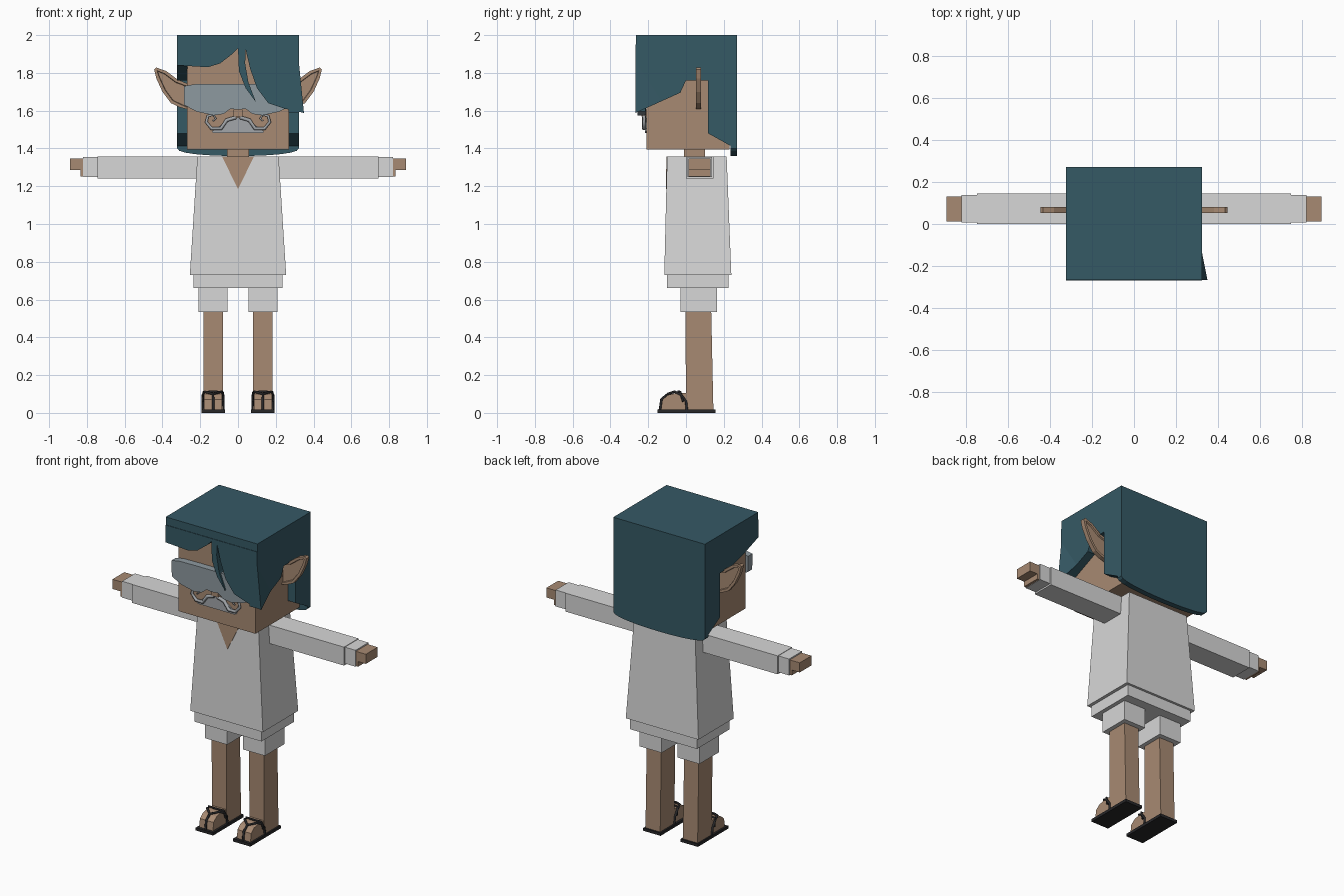
import bpy, bmesh, math
from mathutils import Vector

if "Cube" in bpy.data.objects:
    bpy.data.objects.remove(bpy.data.objects["Cube"], do_unlink=True)


def material(name, rgb):
    m = bpy.data.materials.new(name)
    m.use_nodes = True
    m.diffuse_color = (*rgb, 1)
    m.node_tree.nodes["Principled BSDF"].inputs["Base Color"].default_value = (*rgb, 1)
    return m


SKIN = material("tan skin", (0.39, 0.255, 0.17))
HAIR = material("dark teal hair", (0.036, 0.1, 0.13))
CLOTH = material("pale grey cloth", (0.68, 0.68, 0.68))
BLACK = material("black rubber", (0.02, 0.02, 0.022))
LENS = material("blue grey lens", (0.27, 0.32, 0.35))
BEARD = material("grey whiskers", (0.36, 0.38, 0.4))


def finish(name, bm, mat):
    bmesh.ops.recalc_face_normals(bm, faces=bm.faces)
    mesh = bpy.data.meshes.new(name)
    bm.to_mesh(mesh)
    bm.free()
    mesh.materials.append(mat)
    ob = bpy.data.objects.new(name, mesh)
    bpy.context.collection.objects.link(ob)
    return ob


def hull(name, points, mat):
    bm = bmesh.new()
    for p in points:
        bm.verts.new(p)
    bmesh.ops.convex_hull(bm, input=bm.verts)
    bmesh.ops.dissolve_limit(bm, angle_limit=0.01, verts=bm.verts, edges=bm.edges)
    return finish(name, bm, mat)


def box(name, x, y, z, mat, top=None):
    """Box from ranges; top gives other x and y ranges for a taper."""
    tx, ty = top or (x, y)
    pts = [(a, b, z[0]) for a in x for b in y] + [(a, b, z[1]) for a in tx for b in ty]
    return hull(name, pts, mat)


def prism(name, outline, axis, span, mat, inset=0):
    """Extrude an outline: (x, z) along y, or (y, z) along x."""
    bm = bmesh.new()
    rings = []
    for s in span:
        rings.append([bm.verts.new((a, s, b) if axis == "y" else (s, a, b))
                      for a, b in outline])
    caps = [bm.faces.new(r) for r in rings]
    n = len(outline)
    for i in range(n):
        j = (i + 1) % n
        bm.faces.new((rings[0][i], rings[0][j], rings[1][j], rings[1][i]))
    bmesh.ops.recalc_face_normals(bm, faces=bm.faces)
    if inset:
        for cap in caps:
            bmesh.ops.inset_region(bm, faces=[cap], thickness=inset, depth=0)
            bmesh.ops.inset_region(bm, faces=[cap], thickness=0.003, depth=-0.009)
    return finish(name, bm, mat)


def tube(name, points, radius, mat, radii=None):
    cu = bpy.data.curves.new(name, "CURVE")
    cu.dimensions = "3D"
    cu.bevel_depth = radius
    cu.bevel_resolution = 1
    cu.use_fill_caps = True
    sp = cu.splines.new("POLY")
    sp.points.add(len(points) - 1)
    for i, p in enumerate(points):
        sp.points[i].co = (*p, 1)
        sp.points[i].radius = radii[i] if radii else 1
    cu.materials.append(mat)
    ob = bpy.data.objects.new(name, cu)
    bpy.context.collection.objects.link(ob)
    return ob


# Head, neck and nose
box("head", (-0.27, 0.27), (-0.21, 0.23), (1.395, 1.95), SKIN)
box("neck", (-0.058, 0.058), (-0.01, 0.1), (1.33, 1.41), SKIN)
box("nose", (-0.025, 0.025), (-0.235, -0.2), (1.57, 1.605), SKIN)

# Hair: crown, back, sides and fringe panels
W = 0.322
box("hair_crown", (-W, W), (-0.265, 0.27), (1.94, 2.0), HAIR)
curve = [(W * math.sin(t * math.pi / 12), 1.36 + 0.04 * abs(t / 6) ** 2)
         for t in range(-6, 7)]
prism("hair_back", [(W, 1.95), (-W, 1.95)] + curve, "y", (0.235, 0.27), HAIR)
rear = [(0, 1.76), (0.117, 1.76), (0.117, 1.48), (0.26, 1.4), (0.26, 1.95)]
left = [(-0.265, 1.95), (-0.265, 1.59), (-0.13, 1.65), (-0.03, 1.695)]
right = [(-0.265, 1.95), (-0.265, 1.84), (-0.12, 1.79)]
prism("hair_side_left", left + rear, "x", (0.268, W), HAIR)
prism("hair_side_right", right + rear, "x", (-W, -0.268), HAIR)
fringe = [(-W, 1.95), (-W, 1.84), (-0.16, 1.83), (-0.095, 1.85), (-0.03, 1.9),
          (0, 1.93), (0.005, 1.81), (0.04, 1.72), (0.095, 1.645), (0.055, 1.75),
          (0.038, 1.85), (0.04, 1.925), (0.065, 1.82), (0.1, 1.72), (0.16, 1.64),
          (0.25, 1.61), (W, 1.595), (W, 1.95)]
prism("hair_fringe", fringe, "y", (-0.268, -0.215), HAIR)
hull("hair_flick", [(W, -0.267, 1.86), (W, -0.13, 1.65), (0.349, -0.267, 1.588),
                    (0.3, -0.267, 1.6), (0.3, -0.2, 1.62)], HAIR)

# Wraparound visor
half = [(0.0, 1.605), (0.04, 1.61), (0.075, 1.583), (0.13, 1.575), (0.22, 1.595),
        (0.285, 1.63), (0.287, 1.73), (0.23, 1.74), (0.1, 1.742)]
visor = half + [(-x, z) for x, z in reversed(half[1:])]
prism("visor", visor, "y", (-0.257, -0.213), LENS)

# Moustache, ears, arms and legs, mirrored on both sides
for s, side in ((1, "left"), (-1, "right")):
    def mx(a, b):
        return tuple(sorted((s * a, s * b)))

    plate = [(0, 1.565), (0.04, 1.56), (0.075, 1.535), (0.14, 1.49), (0.13, 1.482), (0, 1.482)]
    prism("moustache_plate_" + side, [(s * x, z) for x, z in plate], "y",
          (-0.218, -0.209), BEARD)
    curl = [(0.01, 1.565), (0.06, 1.55), (0.09, 1.505), (0.14, 1.505), (0.168, 1.54),
            (0.16, 1.572), (0.13, 1.578), (0.118, 1.558), (0.133, 1.545)]
    tube("moustache_curl_" + side, [(s * x, -0.222, z) for x, z in curl], 0.011, BEARD,
         [1, 1, 1, 0.9, 0.8, 0.7, 0.6, 0.5, 0.4])

    ear = [(0.26, 1.74), (0.32, 1.765), (0.38, 1.81), (0.432, 1.828), (0.444, 1.818),
           (0.432, 1.77), (0.4, 1.7), (0.355, 1.64), (0.31, 1.618), (0.26, 1.605)]
    prism("ear_" + side, [(s * x, z) for x, z in ear], "y", (0.052, 0.08), SKIN, 0.016)

    box("sleeve_" + side, mx(0.2, 0.745), (0, 0.145), (1.24, 1.357), CLOTH)
    box("cuff_" + side, mx(0.74, 0.82), (0.008, 0.137), (1.25, 1.354), CLOTH)
    box("hand_" + side, mx(0.81, 0.89), (0.012, 0.13), (1.285, 1.346), SKIN)
    box("thumb_" + side, mx(0.81, 0.835), (0.012, 0.13), (1.252, 1.29), SKIN)

    box("shorts_leg_" + side, mx(0.055, 0.21), (-0.03, 0.165), (0.535, 0.67), CLOTH)
    box("leg_" + side, mx(0.08, 0.183), (0, 0.145), (0.015, 0.56), SKIN,
        (mx(0.08, 0.183), (-0.003, 0.133)))

    # Foot and sandal
    foot = [(0.01, 0.015), (0.01, 0.105), (-0.05, 0.105), (-0.095, 0.095),
            (-0.125, 0.07), (-0.132, 0.015)]
    prism("foot_" + side, foot, "x", mx(0.084, 0.18), SKIN)
    box("sandal_sole_" + side, mx(0.07, 0.192), (-0.15, 0.155), (0, 0.018), BLACK)
    for edge in (0.078, 0.186):
        strap = [(edge, 0.005, 0.015), (edge, 0, 0.06), (edge, -0.025, 0.095),
                 (edge * 0.8 + 0.0264, -0.06, 0.112), (0.132, -0.095, 0.1),
                 (0.132, -0.13, 0.072), (0.132, -0.138, 0.015)]
        tube("sandal_strap_" + side, [(s * x, y, z) for x, y, z in strap], 0.007, BLACK)
    arch = [(0.076, -0.015, 0.06), (0.08, -0.03, 0.11), (0.132, -0.04, 0.114),
            (0.184, -0.03, 0.11), (0.188, -0.015, 0.06)]
    tube("sandal_arch_" + side, [(s * x, y, z) for x, y, z in arch], 0.006, BLACK)

# Tunic, hem and neck opening
box("tunic", (-0.255, 0.255), (-0.115, 0.24), (0.73, 1.357), CLOTH,
    ((-0.215, 0.215), (-0.1, 0.215)))
box("shorts_waist", (-0.235, 0.235), (-0.1, 0.225), (0.66, 0.74), CLOTH)
opening = prism("neck_opening", [(-0.085, 1.358), (0, 1.185), (0.085, 1.358)], "y",
                (-0.103, -0.098), SKIN)
for v in opening.data.vertices:
    v.co.y -= (1.357 - v.co.z) * 0.024
